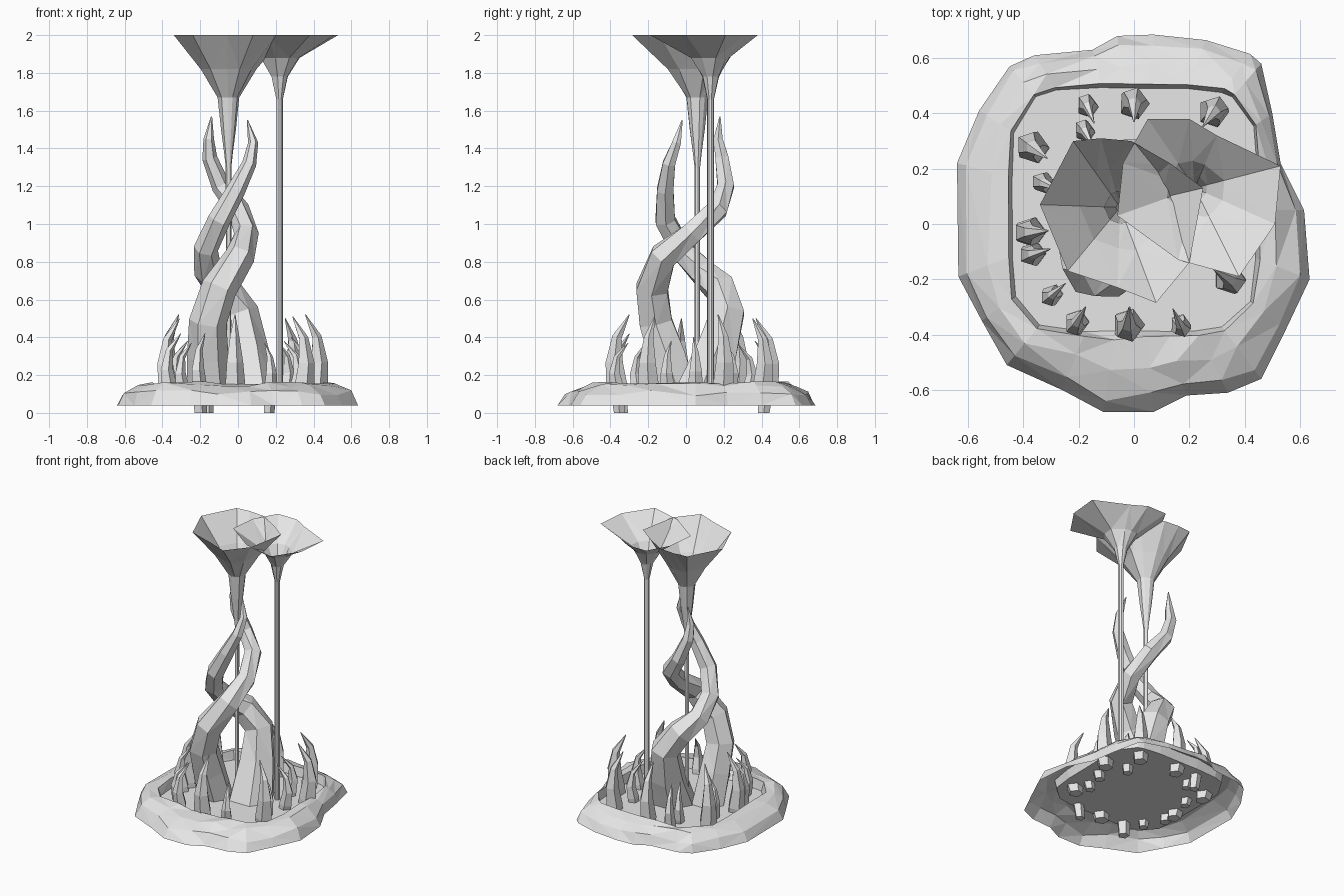
import bpy, bmesh, math, random
from mathutils import Vector

cube = bpy.data.objects.get("Cube")
if cube:
    bpy.data.objects.remove(cube)
random.seed(4)

stone = bpy.data.materials.new("pale grey")
stone.use_nodes = True
GREY = (0.8, 0.8, 0.8, 1)
stone.diffuse_color = GREY
stone.node_tree.nodes["Principled BSDF"].inputs["Base Color"].default_value = GREY
FLOOR = .1


def loft(name, rings, cap_start=False, cap_end=False):
    """Skin a series of equal-length closed rings into one object."""
    bm = bmesh.new()
    loops = [[bm.verts.new(p) for p in ring] for ring in rings]
    n = len(loops[0])
    for low, high in zip(loops, loops[1:]):
        for i in range(n):
            j = (i + 1) % n
            bm.faces.new((low[i], low[j], high[j], high[i]))
    if cap_start:
        bm.faces.new(loops[0][::-1])
    if cap_end:
        bm.faces.new(loops[-1])
    bmesh.ops.triangulate(bm, faces=[f for f in bm.faces if len(f.verts) == 4])
    mesh = bpy.data.meshes.new(name)
    bm.to_mesh(mesh)
    bm.free()
    mesh.materials.append(stone)
    obj = bpy.data.objects.new(name, mesh)
    bpy.context.collection.objects.link(obj)
    return obj


def tube(name, path, radii, sides, cap_start=True):
    """Tapered tube whose rings lean with the path."""
    pts = [Vector(p) for p in path]
    rings = []
    for k, (p, r) in enumerate(zip(pts, radii)):
        tangent = pts[min(k + 1, len(pts) - 1)] - pts[max(k - 1, 0)]
        if k == 0:
            tangent = Vector((0, 0, 1))
        turn = Vector((0, 0, 1)).rotation_difference(tangent)
        rings.append([p + turn @ Vector((r * math.cos(a), r * math.sin(a), 0))
                      for a in (math.tau * i / sides for i in range(sides))])
    return loft(name, rings, cap_start, True)


# Base: irregular outline rising to a rounded rim around a squarish floor
outline = [(.53, .22), (.5, .4), (.46, .58), (.42, .615), (.26, .665), (.07, .685),
           (-.06, .68), (-.15, .63), (-.36, .61), (-.45, .57), (-.56, .41),
           (-.64, .22), (-.635, -.19), (-.55, -.35), (-.46, -.51), (-.26, -.6),
           (-.11, -.68), (.07, -.68), (.19, -.62), (.34, -.61), (.46, -.56),
           (.55, -.38), (.635, -.2), (.615, .05)]


def floor_edge(x, y):
    dy = y - .05
    size = ((abs(x) / .45) ** 5 + (abs(dy) / .45) ** 5) ** .2
    return x / size, .05 + dy / size


def base_ring(inward, z, jitter):
    ring = []
    for x, y in outline:
        ix, iy = floor_edge(x, y)
        t = inward + random.uniform(-jitter, jitter) * 4
        ring.append((x + (ix - x) * t, y + (iy - y) * t,
                     z + random.uniform(-jitter, jitter)))
    return ring


loft("base_mound", [base_ring(0, .04, 0), base_ring(.2, .105, .015),
                    base_ring(.6, .15, .015), base_ring(.95, .16, .008),
                    base_ring(1.05, FLOOR, 0)], cap_end=True)

# Two thick tendrils twisting round each other, standing on the floor
tube("front_tendril",
     [(-.15, -.04, FLOOR), (-.16, -.1, .3), (-.16, -.16, .48), (-.1, -.18, .66),
      (.01, -.12, .83), (.045, .03, .95), (0, .17, 1.08), (-.09, .21, 1.2),
      (-.15, .19, 1.35), (-.155, .17, 1.45), (-.14, .18, 1.57)],
     [.12, .11, .1, .095, .08, .065, .06, .05, .04, .028, .003], 6, False)
tube("back_tendril",
     [(.06, .07, FLOOR), (.04, .16, .32), (.01, .22, .53), (-.08, .18, .66),
      (-.16, .08, .75), (-.17, -.03, .87), (-.1, -.11, 1.02), (-.01, -.11, 1.18),
      (.06, -.09, 1.32), (.08, -.05, 1.43), (.05, -.02, 1.55)],
     [.16, .125, .1, .09, .075, .065, .06, .05, .038, .027, .003], 6, False)


# Funnel flowers: thin stalk flaring into an open cup with an uneven rim
def funnel(name, x, y, rim, profile):
    centre = Vector((x, y, 0))
    rings = []
    for z, r, spread in profile:
        ring = []
        for px, py in rim:
            out = Vector((px, py, 0)) - centre
            round_part = out.normalized() * r
            ring.append(centre + round_part.lerp(out, spread) + Vector((0, 0, z)))
        rings.append(ring)
    loft(name, rings)


funnel("large_funnel", -.05, .06,
       [(.25, .13), (.13, .22), (-.01, .3), (-.12, .31), (-.22, .3), (-.34, .07),
        (-.24, -.17), (-.06, -.23), (.08, -.285), (.2, -.14)],
       [(FLOOR, .014, 0), (1.3, .015, 0), (1.38, .024, 0), (1.5, .04, 0),
        (1.67, .058, 0), (1.82, .1, .25), (2, 0, 1)])
funnel("small_funnel", .22, .13,
       [(.53, .21), (.3, .32), (.2, .38), (.05, .38), (-.04, .22), (-.06, .03),
        (.16, -.13), (.38, -.19), (.51, 0)],
       [(FLOOR, .018, 0), (1.66, .018, 0), (1.78, .045, 0), (1.88, .07, .16),
        (2, 0, 1)])

# Ring of curved horns, roots through the floor, tips bending inward
horns = [(-.17, .43, .38), (0, .44, .5), (.29, .41, .5), (-.37, .28, .52),
         (-.18, .34, .36), (-.33, .15, .38), (-.38, -.03, .5), (-.37, -.11, .42),
         (-.3, -.26, .37), (-.21, -.36, .42), (-.02, -.37, .52), (.17, -.37, .37),
         (.35, -.2, .51), (.42, .2, .52), (.35, .05, .4), (.31, -.1, .38),
         (.26, .24, .38)]
for k, (x, y, top) in enumerate(horns):
    inward = Vector((-x, -y, 0)).normalized()
    deep = .1 < abs(x) < .22 and abs(y) > .35
    root = 0 if deep else .05
    rise = top - FLOOR
    girth = .036 + .024 * (top - .35) / .17
    path = [Vector((x, y, z)) + inward * lean
            for z, lean in ((root, .02), (FLOOR + .03, .005), (FLOOR + rise * .4, -.01),
                            (FLOOR + rise * .72, .005), (top, .07))]
    tube(f"horn_{k + 1}", path, [girth * s for s in (.8, 1, .8, .45, .04)], 5)
